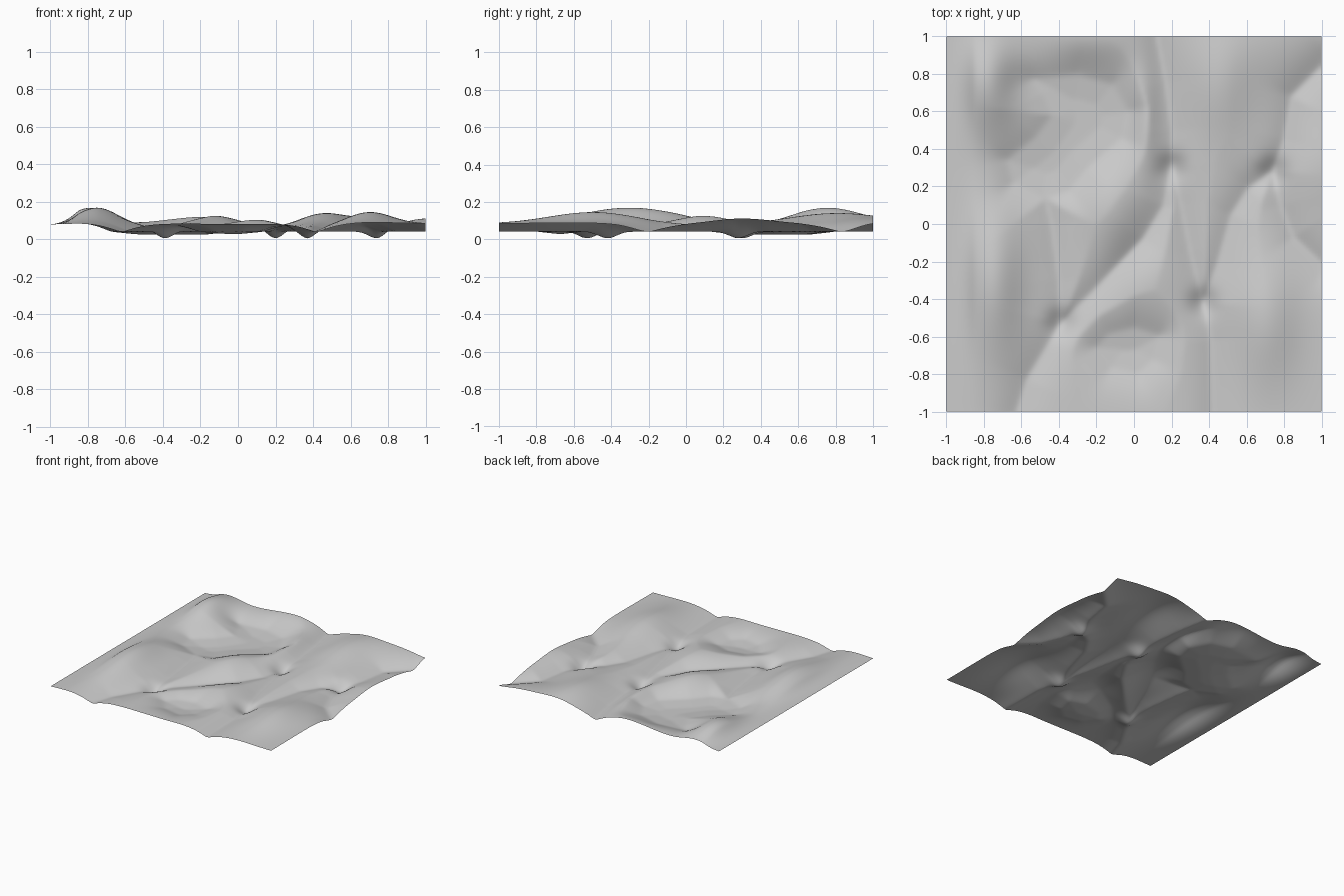
import bpy, math

cube = bpy.data.objects.get("Cube")
if cube:
    bpy.data.objects.remove(cube, do_unlink=True)

FLOOR = 0.04

# Creek beds
creeks = [
    [(-.63, -1.02), (-.57, -.83), (-.39, -.53), (-.2, -.34), (.05, -.08), (.16, .1), (.2, .3),
     (.2, .5), (.17, .75), (.12, 1.02)],
    [(.2, .3), (.25, .1), (.3, -.15), (.37, -.42), (.41, -.62), (.42, -1.02)],
    [(.37, -.42), (.45, -.2), (.52, .05), (.61, .19), (.74, .28), (.8, .45), (.84, .68), (1.02, .86)],
    [(.74, .28), (.78, .1), (.85, -.07), (1.02, -.23)],
    [(-.39, -.53), (-.4, -.3), (-.44, 0), (-.47, .13)],
]

# Sunken pond outlines
ponds = [
    [(-.53, .77), (-.3, .79), (-.12, .74), (-.04, .6), (-.07, .46), (-.25, .3), (-.35, .18),
     (-.48, .14), (-.64, .22), (-.67, .34), (-.52, .46), (-.43, .58), (-.48, .7)],
    [(-.2, -.66), (-.13, -.59), (0, -.56), (.13, -.6), (.1, -.72), (.02, -.79), (-.12, -.76)],
]

# Hills: x, y, radius x, radius y, height
hills = [
    (-.78, .76, .15, .25, .088), (-.75, -.3, .15, .38, .085),
    (-.12, .1, .17, .25, .045), (-.2, 1, .25, .15, .04),
    (.06, .6, .08, .3, .035), (.08, -.3, .18, .2, .025),
    (.45, .75, .17, .3, .05), (.7, -.5, .17, .33, .062),
    (1, .32, .2, .25, .03), (.7, 1, .3, .25, .03),
]

# Deep pools where creeks meet
pools = [(-.39, -.53), (.2, .3), (.37, -.42), (.74, .28)]


def segment_distance(x, y, a, b):
    dx, dy = b[0] - a[0], b[1] - a[1]
    t = ((x - a[0]) * dx + (y - a[1]) * dy) / (dx * dx + dy * dy)
    t = max(0, min(1, t))
    return math.hypot(x - a[0] - t * dx, y - a[1] - t * dy)


def path_distance(x, y, path):
    return min(segment_distance(x, y, a, b) for a, b in zip(path, path[1:]))


def inside(x, y, loop):
    hit = False
    for a, b in zip(loop, loop[1:] + loop[:1]):
        if (a[1] > y) != (b[1] > y) and x < a[0] + (y - a[1]) * (b[0] - a[0]) / (b[1] - a[1]):
            hit = not hit
    return hit


def height(x, y):
    land = 0.085 + sum(h * math.exp(-((x - cx) / rx) ** 2 - ((y - cy) / ry) ** 2)
                       for cx, cy, rx, ry, h in hills)
    # The outer left border stays level
    land = 0.08 + (land - 0.08) * min(1, (x + 1) / 0.15)
    gap = min(path_distance(x, y, c) for c in creeks)
    bowl = 0
    for loop in ponds:
        d = path_distance(x, y, loop + loop[:1])
        if inside(x, y, loop):
            gap = 0
            bowl = 0.014 * min(1, d / 0.12)
        else:
            gap = min(gap, d)
    z = land - (land - FLOOR) * math.exp(-(gap / 0.1) ** 1.3) - bowl
    for px, py in pools:
        z -= 0.036 * math.exp(-((x - px) ** 2 + (y - py) ** 2) / 0.07 ** 2)
    return max(0, z)


# Terrain sheet
bpy.ops.mesh.primitive_grid_add(x_subdivisions=130, y_subdivisions=130, size=2)
terrain = bpy.context.object
terrain.name = "terrain"
for v in terrain.data.vertices:
    v.co.z = height(v.co.x, v.co.y)

# Soften the land while keeping the border square
smooth = terrain.modifiers.new("soften", "SMOOTH")
smooth.use_x = smooth.use_y = False
smooth.factor = 0.5
smooth.iterations = 2
bpy.ops.object.shade_smooth()

mat = bpy.data.materials.new("light grey")
mat.use_nodes = True
grey = (0.6, 0.6, 0.6, 1)
mat.diffuse_color = grey
mat.node_tree.nodes["Principled BSDF"].inputs["Base Color"].default_value = grey
terrain.data.materials.append(mat)
